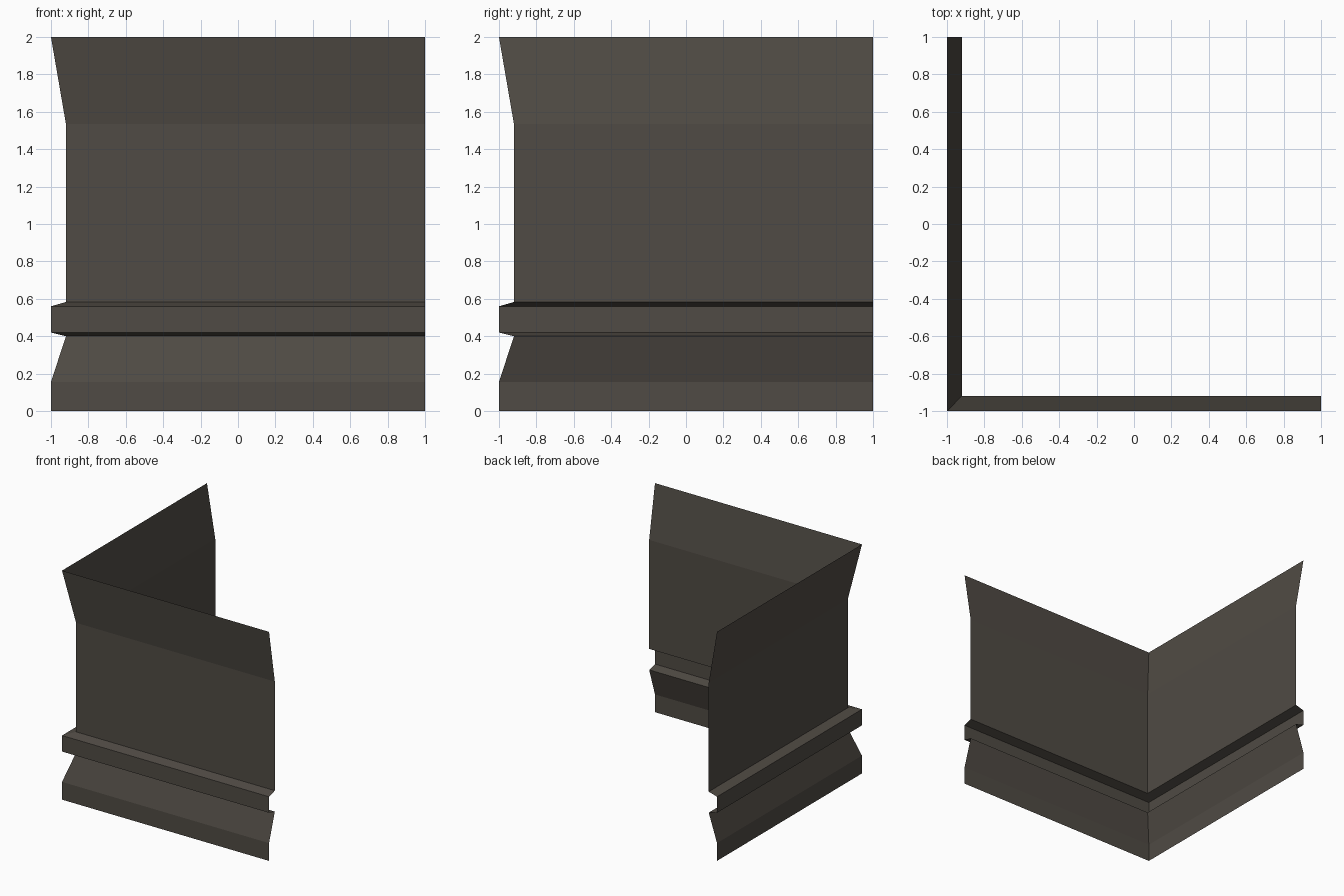
import bpy
import bmesh

cube = bpy.data.objects.get("Cube")
if cube:
    bpy.data.objects.remove(cube, do_unlink=True)

# One dark stone colour
stone = bpy.data.materials.new("dark warm grey stone")
stone.use_nodes = True
colour = (0.08, 0.07, 0.058, 1)
stone.diffuse_color = colour
bsdf = stone.node_tree.nodes["Principled BSDF"]
bsdf.inputs["Base Color"].default_value = colour
bsdf.inputs["Roughness"].default_value = 0.9

# Moulding profile: inset from the outer plane, height
INSET = 0.08
PROFILE = [(0, 0), (0, 0.155), (INSET, 0.4), (0, 0.42), (0, 0.56),
           (INSET, 0.583), (INSET, 1.535), (0, 2)]

# Sweep the profile along an L-shaped path with a mitred corner
bm = bmesh.new()
rows = []
for inset, z in PROFILE:
    edge = inset - 1
    path = [(edge, 1), (edge, edge), (1, edge)]
    rows.append([bm.verts.new((x, y, z)) for x, y in path])

for low, high in zip(rows, rows[1:]):
    for i in range(2):
        bm.faces.new((low[i], low[i + 1], high[i + 1], high[i]))

mesh = bpy.data.meshes.new("corner_wall")
bm.to_mesh(mesh)
bm.free()
mesh.materials.append(stone)
wall = bpy.data.objects.new("corner_wall", mesh)
bpy.context.collection.objects.link(wall)
